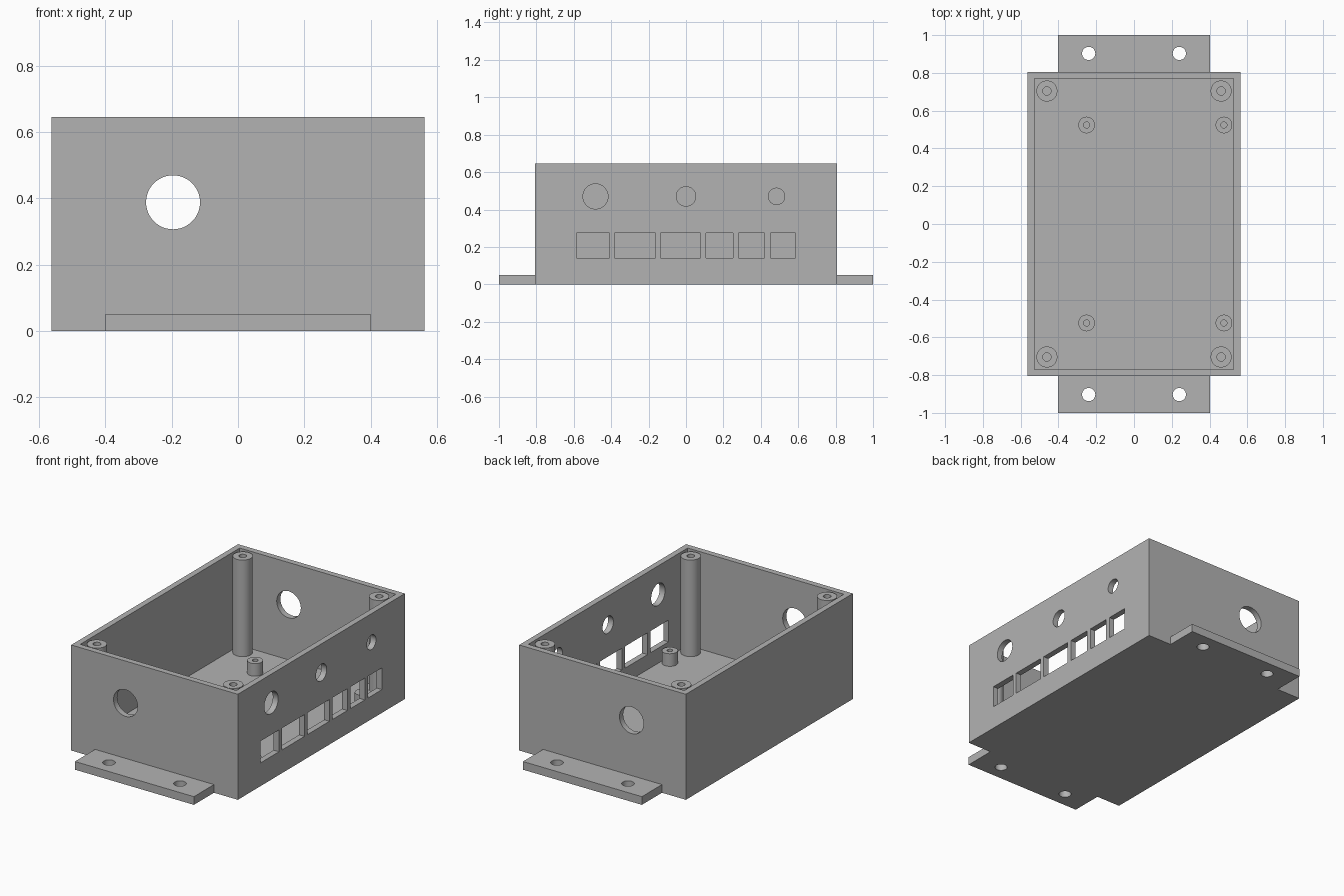
import bpy, bmesh, math
from mathutils import Matrix, Vector

if "Cube" in bpy.data.objects:
    bpy.data.objects.remove(bpy.data.objects["Cube"], do_unlink=True)

# Overall sizes
HX, HY, HEIGHT = 0.5635, 0.806, 0.645
WALL, FLOOR = 0.036, 0.05

grey = bpy.data.materials.new("plain grey")
grey.use_nodes = True
GREY = (0.45, 0.45, 0.45, 1)
grey.diffuse_color = GREY
grey.node_tree.nodes["Principled BSDF"].inputs["Base Color"].default_value = GREY


def add_box(bm, low, high):
    low, high = Vector(low), Vector(high)
    size = high - low
    bmesh.ops.create_cube(bm, size=1, matrix=Matrix.Translation((low + high) / 2)
                          @ Matrix.Diagonal((*size, 1)))


def add_cylinder(bm, centre, radius, length, axis):
    turn = Vector((0, 0, 1)).rotation_difference(Vector(axis)).to_matrix().to_4x4()
    bmesh.ops.create_cone(bm, cap_ends=True, segments=48, radius1=radius,
                          radius2=radius, depth=length,
                          matrix=Matrix.Translation(centre) @ turn)


def make_object(name, bm):
    bmesh.ops.recalc_face_normals(bm, faces=bm.faces)
    mesh = bpy.data.meshes.new(name)
    bm.to_mesh(mesh)
    bm.free()
    mesh.materials.append(grey)
    obj = bpy.data.objects.new(name, mesh)
    bpy.context.collection.objects.link(obj)
    return obj


def cut(obj, cutter):
    cutter.hide_render = True
    mod = obj.modifiers.new("cut", "BOOLEAN")
    mod.operation, mod.solver, mod.object = "DIFFERENCE", "EXACT", cutter
    bpy.context.view_layer.objects.active = obj
    bpy.ops.object.modifier_apply(modifier=mod.name)
    bpy.data.objects.remove(cutter, do_unlink=True)


def smooth(obj):
    bpy.ops.object.select_all(action="DESELECT")
    obj.select_set(True)
    bpy.context.view_layer.objects.active = obj
    bpy.ops.object.shade_smooth_by_angle(angle=math.radians(30))


# Open box: solid block hollowed out
bm = bmesh.new()
add_box(bm, (-HX, -HY, 0), (HX, HY, HEIGHT))
enclosure = make_object("enclosure", bm)
bm = bmesh.new()
add_box(bm, (WALL - HX, WALL - HY, FLOOR), (HX - WALL, HY - WALL, HEIGHT + 0.1))
cut(enclosure, make_object("cavity_cutter", bm))

# Openings: round cable holes in the ends, ports and round holes in one side
bm = bmesh.new()
for side in (-1, 1):
    add_cylinder(bm, (-0.196, side * HY, 0.388), 0.0815, 0.2, (0, 1, 0))
for y, radius in ((-0.484, 0.067), (0, 0.052), (0.484, 0.044)):
    add_cylinder(bm, (HX, y, 0.47), radius, 0.2, (1, 0, 0))
for y0, y1 in ((-0.586, -0.409), (-0.382, -0.163), (-0.136, 0.078),
               (0.107, 0.251), (0.281, 0.42), (0.452, 0.586)):
    add_box(bm, (HX - 0.1, y0, 0.142), (HX + 0.1, y1, 0.275))
cut(enclosure, make_object("opening_cutter", bm))
smooth(enclosure)

# Mounting tabs with two screw holes each
for name, side in (("front_mounting_tab", -1), ("back_mounting_tab", 1)):
    bm = bmesh.new()
    ends = sorted((side * HY, side))
    add_box(bm, (-0.402, ends[0], 0), (0.402, ends[1], FLOOR))
    tab = make_object(name, bm)
    bm = bmesh.new()
    for x in (-0.24, 0.24):
        add_cylinder(bm, (x, side * 0.903, FLOOR / 2), 0.035, 0.2, (0, 0, 1))
    cut(tab, make_object("tab_hole_cutter", bm))
    smooth(tab)


# Hollow posts turned from a rectangular section
def make_post(name, x, y, outer, inner, top):
    bm = bmesh.new()
    section = [(outer, FLOOR), (outer, top), (inner, top), (inner, FLOOR)]
    verts = [bm.verts.new((r, 0, z)) for r, z in section]
    edges = [bm.edges.new(pair) for pair in zip(verts, verts[1:])]
    bmesh.ops.spin(bm, geom=verts + edges, cent=(0, 0, 0), axis=(0, 0, 1),
                   angle=math.tau, steps=48)
    bmesh.ops.remove_doubles(bm, verts=bm.verts, dist=0.0001)
    post = make_object(name, bm)
    post.location = (x, y, 0)
    # Make sure the outer wall faces outward
    if sum((f.center.x * f.normal.x + f.center.y * f.normal.y) * f.area
           for f in post.data.polygons) < 0:
        post.data.flip_normals()
    smooth(post)


for end, side in (("front", -1), ("back", 1)):
    for hand, x, board_x in (("right", -0.461, -0.251), ("left", 0.461, 0.476)):
        make_post(f"{end}_{hand}_lid_post", x, side * 0.704, 0.0555, 0.022, 0.64)
        make_post(f"{end}_{hand}_board_post", board_x, side * 0.524, 0.044, 0.016, 0.127)
